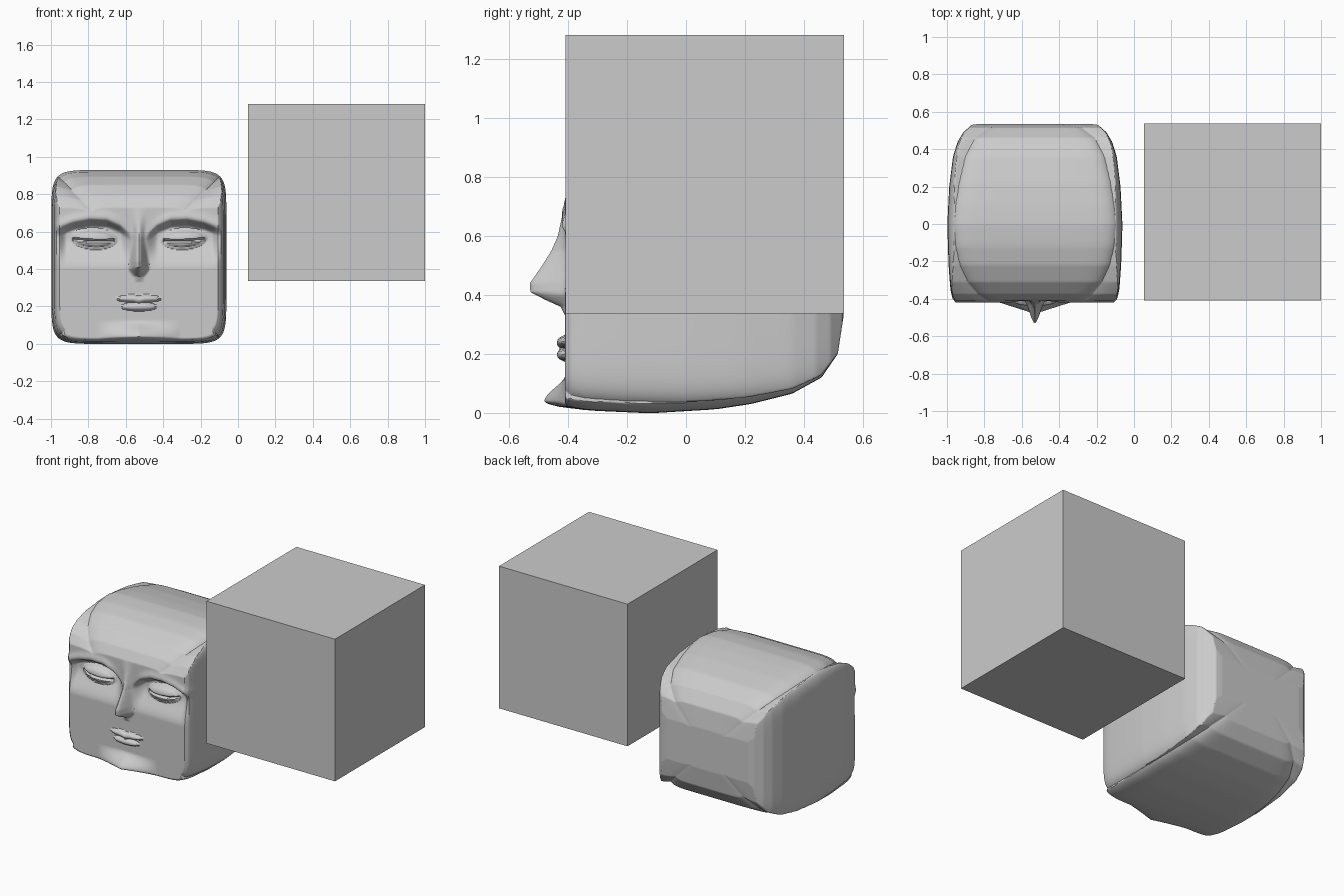
import bpy, math
from math import exp

if "Cube" in bpy.data.objects:
    bpy.data.objects.remove(bpy.data.objects["Cube"])

CX = -0.53        # head centre in x
HX, HZ = 0.468, 0.465
N = 180


def lerp_table(t, pts):
    if t <= pts[0][0]:
        return pts[0][1]
    for (a, p), (b, q) in zip(pts, pts[1:]):
        if t <= b:
            return p + (q - p) * (t - a) / (b - a)
    return pts[-1][1]


def step(t):
    t = max(0.0, min(1.0, t))
    return t * t * (3 - 2 * t)


def dome(dx, dz, rx, rz, h):
    r = (dx / rx) ** 2 + (dz / rz) ** 2
    return h * math.sqrt(1 - r) if r < 1 else 0.0


# depth profiles: (height or distance from side, y)
FRONT_Z = [(0, -.15), (.008, -.33), (.02, -.40), (.03, -.41), (.73, -.41), (.79, -.375),
           (.85, -.31), (.895, -.22), (.92, -.12), (.93, 0)]
FRONT_E = [(0, 0), (.006, -.2), (.016, -.34), (.028, -.39), (.045, -.41)]
BACK_Z = [(0, -.1), (.012, .1), (.03, .22), (.065, .36), (.12, .46), (.2, .515), (.33, .535),
          (.60, .535), (.73, .515), (.81, .46), (.865, .36), (.90, .22), (.92, .1), (.93, 0)]
BACK_E = [(0, 0), (.01, .2), (.03, .36), (.055, .44), (.085, .49), (.13, .53), (.17, .535)]
NOSE = [(.33, 0), (.36, .015), (.385, .07), (.41, .118), (.44, .12), (.5, .078), (.55, .047),
        (.6, .025), (.66, .012), (.73, 0)]
NOSE_W = [(.36, .035), (.40, .062), (.45, .055), (.55, .035), (.63, .04), (.73, .06)]
BROW = [(0, .58), (.05, .60), (.1, .64), (.17, .668), (.26, .672), (.35, .655), (.44, .62)]


def relief(dx, z):
    """Outward height of the facial features."""
    a = abs(dx)
    # eye sockets under the brow
    s = step((lerp_table(a, BROW) - z) / .05) * step((z - .40) / .17)
    s *= step((a - .025) / .08) * step((.455 - a) / .07)
    h = -.06 * s
    # brow ridge
    h += .01 * exp(-((z - lerp_table(a, BROW) - .01) / .025) ** 2) * step((a - .05) / .1)
    # closed eye with lid creases
    ez = z - .562 - .04 * (a - .24)
    h += dome(a - .24, ez, .125, .057, .022) + dome(a - .24, ez, .105, .042, .022)
    if a > .13 and a < .35:
        h -= .018 * exp(-((ez + .012 - .6 * (a - .24) ** 2) / .006) ** 2)
    # nose
    w = lerp_table(z, NOSE_W)
    h += lerp_table(z, NOSE) * (1 - step(a / w) if a < w else 0)
    # lips
    up = z - .242 + .006 * exp(-(dx / .02) ** 2)
    h += dome(dx, up, .118, .021, .028) + dome(dx, z - .198, .095, .022, .028)
    # pointed chin
    h += .07 * max(0, 1 - a / .22) * step((z - .005) / .035) * step((.13 - z) / .09)
    return h


def head():
    """Rounded-square front and back height fields joined along their rim."""
    ts = [2 * i / N - 1 for i in range(N + 1)]
    ts = [.65 * t + .35 * math.sin(math.pi * t / 2) for t in ts]
    front, back, p = [], [], 9
    for v in ts:
        for u in ts:
            m = max(abs(u), abs(v))
            s = m / (abs(u) ** p + abs(v) ** p) ** (1 / p) if m > 1e-6 else 1
            dx, z = HX * u * s, HZ * (1 + v * s)
            e, zz = HX * (1 - abs(u)), HZ * (1 + v)
            yf = max(lerp_table(zz, FRONT_Z), lerp_table(e, FRONT_E)) - relief(dx, z)
            yb = min(lerp_table(zz, BACK_Z), lerp_table(e, BACK_E))
            front.append((CX + dx, yf, z))
            back.append((CX + dx, max(yb, yf + .001), z))
    k, off = N + 1, (N + 1) ** 2
    faces = []
    for j in range(N):
        for i in range(N):
            a = j * k + i
            q = (a, a + 1, a + k + 1, a + k)
            faces.append(q)
            faces.append(tuple(off + n for n in reversed(q)))
    rim = [i for i in range(N)] + [j * k + N for j in range(N)]
    rim += [N * k + i for i in range(N, 0, -1)] + [j * k for j in range(N, 0, -1)]
    for a, b in zip(rim, rim[1:] + rim[:1]):
        faces.append((b, a, a + off, b + off))
    me = bpy.data.meshes.new("head")
    me.from_pydata(front + back, [], faces)
    ob = bpy.data.objects.new("head", me)
    bpy.context.collection.objects.link(ob)
    bpy.ops.object.select_all(action='DESELECT')
    ob.select_set(True)
    bpy.context.view_layer.objects.active = ob
    bpy.ops.object.shade_smooth_by_angle(angle=math.radians(35))


head()

# plain block beside the head
bpy.ops.mesh.primitive_cube_add(size=1, location=(.527, .064, .81))
block = bpy.context.object
block.name = "block"
block.scale = (.945, .945, .945)
